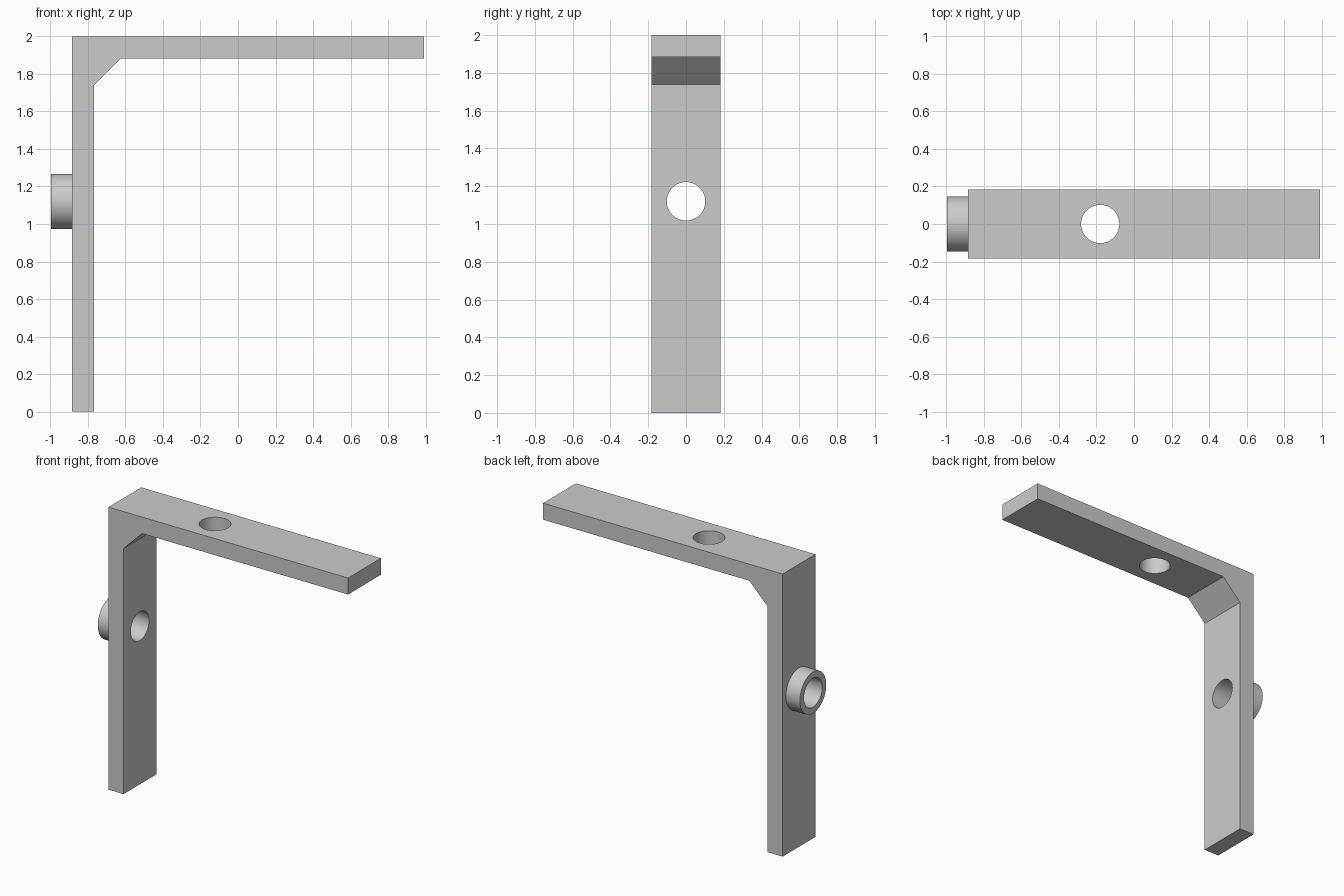
import bpy, bmesh, math
from mathutils import Matrix, Vector

cube = bpy.data.objects.get("Cube")
if cube:
    bpy.data.objects.remove(cube, do_unlink=True)

# Single light grey material
grey = bpy.data.materials.new("light_grey")
grey.use_nodes = True
colour = (0.6, 0.6, 0.6, 1.0)
grey.diffuse_color = colour
grey.node_tree.nodes["Principled BSDF"].inputs["Base Color"].default_value = colour

LEFT, RIGHT, TOP = -0.885, 0.99, 2.0     # bracket extents
THICK, HALF_W = 0.117, 0.183             # plate thickness, half width
GUSSET = 0.145                           # inner corner chamfer
BOSS_END, HOLE_Z, HOLE_X = -0.995, 1.12, -0.18
HOLE_R, BOSS_R = 0.102, 0.147


def add_object(name, bm):
    bmesh.ops.recalc_face_normals(bm, faces=bm.faces)
    mesh = bpy.data.meshes.new(name)
    bm.to_mesh(mesh)
    bm.free()
    mesh.materials.append(grey)
    obj = bpy.data.objects.new(name, mesh)
    bpy.context.collection.objects.link(obj)
    return obj


def cylinder(name, radius, start, end):
    """Cylinder running between two points."""
    start, end = Vector(start), Vector(end)
    axis = end - start
    turn = axis.to_track_quat("Z", "Y").to_matrix().to_4x4()
    bm = bmesh.new()
    bmesh.ops.create_cone(bm, cap_ends=True, segments=64, radius1=radius,
                          radius2=radius, depth=axis.length,
                          matrix=Matrix.Translation((start + end) / 2) @ turn)
    return add_object(name, bm)


def cut(obj, cutter):
    bpy.context.view_layer.objects.active = obj
    mod = obj.modifiers.new("hole", "BOOLEAN")
    mod.operation, mod.solver, mod.object = "DIFFERENCE", "EXACT", cutter
    bpy.ops.object.modifier_apply(modifier=mod.name)


# L-shaped bracket: side profile extruded across the width
inner_x, inner_z = LEFT + THICK, TOP - THICK
profile = [(LEFT, 0), (inner_x, 0), (inner_x, inner_z - GUSSET),
           (inner_x + GUSSET, inner_z), (RIGHT, inner_z), (RIGHT, TOP), (LEFT, TOP)]
bm = bmesh.new()
face = bm.faces.new([bm.verts.new((x, -HALF_W, z)) for x, z in profile])
side = bmesh.ops.extrude_face_region(bm, geom=[face])
bmesh.ops.translate(bm, vec=(0, 2 * HALF_W, 0),
                    verts=[v for v in side["geom"] if isinstance(v, bmesh.types.BMVert)])
bracket = add_object("angle_bracket", bm)

# Round collar on the outside of the upright
collar = cylinder("collar", BOSS_R, (BOSS_END, 0, HOLE_Z), (LEFT, 0, HOLE_Z))

# Through holes in the upright, collar and arm
side_cutter = cylinder("side_cutter", HOLE_R, (-1.2, 0, HOLE_Z), (-0.6, 0, HOLE_Z))
top_cutter = cylinder("top_cutter", HOLE_R, (HOLE_X, 0, 1.7), (HOLE_X, 0, 2.2))
cut(bracket, side_cutter)
cut(bracket, top_cutter)
cut(collar, side_cutter)
for cutter in (side_cutter, top_cutter):
    bpy.data.objects.remove(cutter, do_unlink=True)

# Smooth the round walls, keep the edges crisp
for obj in (bracket, collar):
    bpy.ops.object.select_all(action="DESELECT")
    obj.select_set(True)
    bpy.context.view_layer.objects.active = obj
    bpy.ops.object.shade_smooth_by_angle(angle=math.radians(30))
